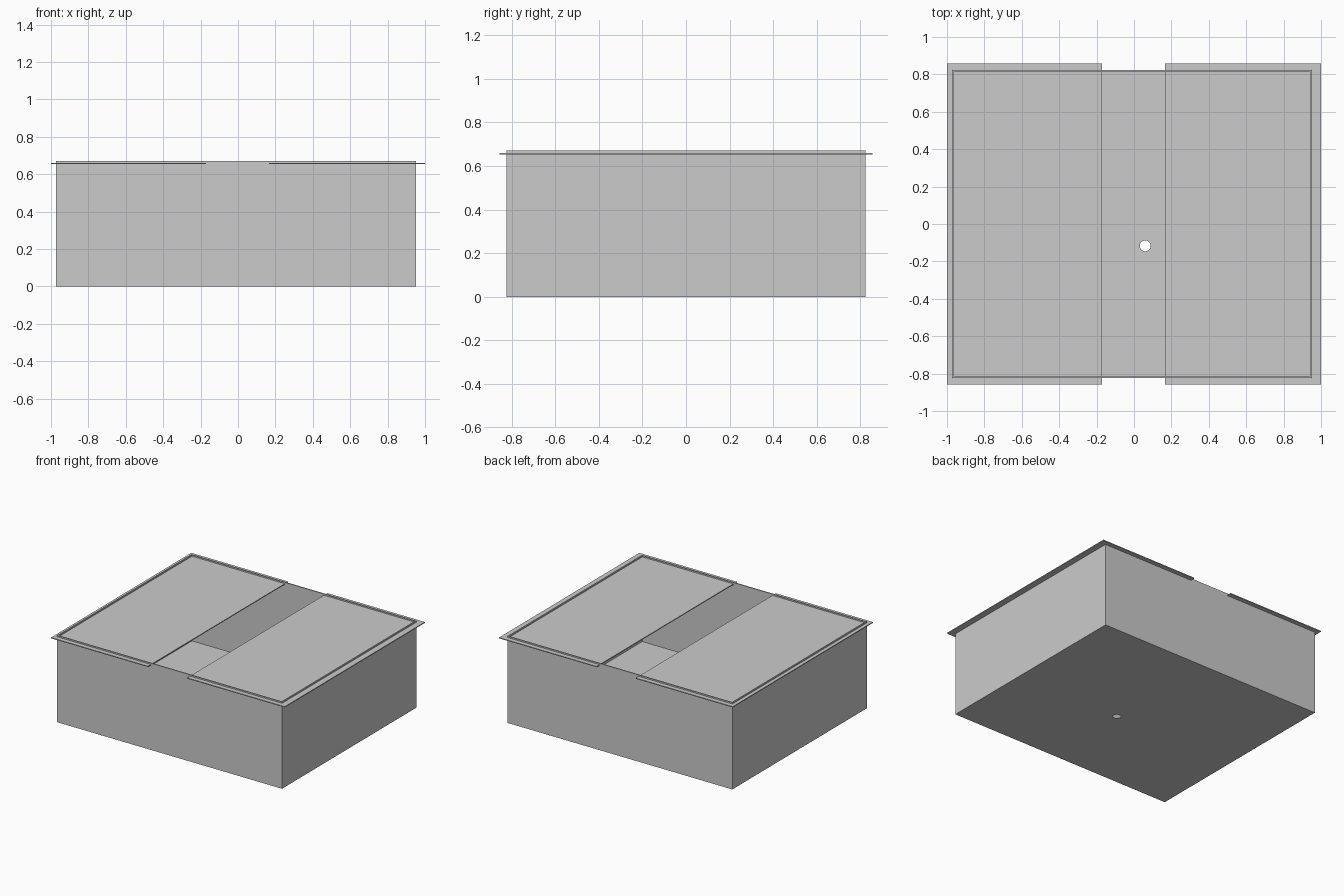
import bpy

if "Cube" in bpy.data.objects:
    bpy.data.objects.remove(bpy.data.objects["Cube"])

X0, X1, Y, H = -0.973, 0.953, 0.823, 0.671   # tank outline and height
T = 0.009                                    # wall thickness
FLOOR = 0.006


def box(name, lo, hi):
    bpy.ops.mesh.primitive_cube_add(size=1, location=[(a + b) / 2 for a, b in zip(lo, hi)])
    ob = bpy.context.object
    ob.name = name
    ob.scale = [b - a for a, b in zip(lo, hi)]
    bpy.ops.object.transform_apply(location=False, rotation=False, scale=True)
    return ob


def cut(ob, cutter):
    mod = ob.modifiers.new("cut", 'BOOLEAN')
    mod.operation = 'DIFFERENCE'
    mod.solver = 'EXACT'
    mod.object = cutter
    cutter.hide_render = True
    cutter.hide_set(True)


# Open thin-walled bin, hollowed from above
shell = box("bin_shell", (X0, -Y, 0), (X1, Y, H))
cut(shell, box("cavity_cutter", (X0 + T, -Y + T, FLOOR), (X1 - T, Y - T, H + 0.2)))

# Drain hole in the floor
bpy.ops.mesh.primitive_cylinder_add(vertices=32, radius=0.029, depth=0.1, location=(0.06, -0.117, 0))
hole = bpy.context.object
hole.name = "drain_hole_cutter"
cut(shell, hole)

# Two flat lid panels, the wall rim standing slightly proud of them
for side, x0, x1 in (("left", -1.0, -0.17), ("right", 0.165, 1.0)):
    box(side + "_lid_panel", (x0, -0.857, 0.654), (x1, 0.857, 0.661))
